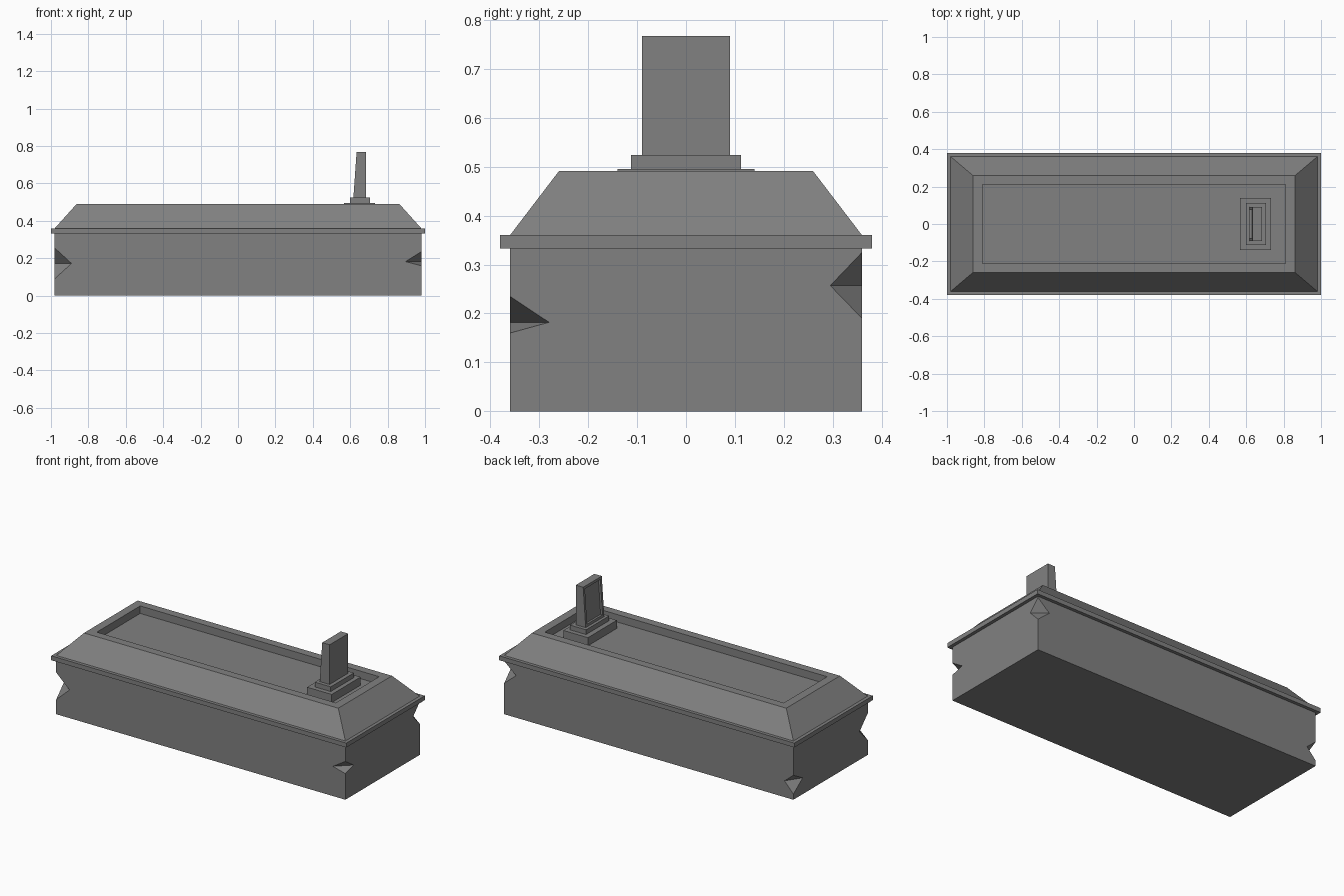
import bpy, bmesh

if "Cube" in bpy.data.objects:
    bpy.data.objects.remove(bpy.data.objects["Cube"])

stone = bpy.data.materials.new("grey stone")
stone.diffuse_color = (0.22, 0.22, 0.22, 1)
stone.use_nodes = True
stone.node_tree.nodes["Principled BSDF"].inputs["Base Color"].default_value = stone.diffuse_color


def finish(name, bm):
    bmesh.ops.recalc_face_normals(bm, faces=bm.faces)
    mesh = bpy.data.meshes.new(name)
    bm.to_mesh(mesh)
    bm.free()
    mesh.materials.append(stone)
    obj = bpy.data.objects.new(name, mesh)
    bpy.context.collection.objects.link(obj)
    return obj


def loft(rings):
    """Closed solid through rectangles given as (x0, x1, half_y, z)."""
    bm = bmesh.new()
    loops = [[bm.verts.new((x, y, z)) for x, y in
              ((x0, -h), (x1, -h), (x1, h), (x0, h))] for x0, x1, h, z in rings]
    for a, b in zip(loops, loops[1:]):
        for i in range(4):
            j = (i + 1) % 4
            bm.faces.new((a[i], a[j], b[j], b[i]))
    bm.faces.new(loops[0][::-1])
    bm.faces.new(loops[-1])
    return bm


# Tomb body: box whose four upright edges each have a wedge chipped out
X, Y, H = 0.98, 0.36, 0.333
# sign x, sign y, chip bottom, ridge height, chip top, reach in x, reach in y
chips = [(-1, -1, 0.09, 0.172, 0.255, 0.09, 0.08),
         (1, -1, 0.16, 0.182, 0.235, 0.085, 0.08),
         (1, 1, 0.19, 0.257, 0.325, 0.08, 0.065),
         (-1, 1, 0.035, 0.10, 0.15, 0.06, 0.09)]
bm = bmesh.new()
corners = []
for sx, sy, lo, mid, hi, rx, ry in chips:
    edge = [bm.verts.new((sx * X, sy * Y, z)) for z in (0, lo, hi, H)]
    on_x = bm.verts.new((sx * (X - rx), sy * Y, mid))
    on_y = bm.verts.new((sx * X, sy * (Y - ry), mid))
    bm.faces.new((edge[1], on_x, on_y))
    bm.faces.new((edge[2], on_y, on_x))
    corners.append((edge, on_x, on_y))
for i in range(4):
    k = 1 if i % 2 == 0 else 2          # front/back faces use the x ridge point
    a, b = corners[i], corners[(i + 1) % 4]
    bm.faces.new((a[0][0], b[0][0], b[0][1], b[k], b[0][2], b[0][3],
                  a[0][3], a[0][2], a[k], a[0][1]))
bm.faces.new([c[0][0] for c in corners][::-1])
bm.faces.new([c[0][3] for c in corners])
finish("tomb_body", bm)

# Overhanging slab
finish("rim_slab", loft([(-1, 1, 0.38, 0.333), (-1, 1, 0.38, 0.36)]))

# Sloped lid with a sunken top panel
finish("sloped_lid", loft([(-0.98, 0.98, 0.36, 0.36), (-0.862, 0.862, 0.26, 0.491),
                           (-0.81, 0.81, 0.21, 0.491), (-0.81, 0.81, 0.21, 0.445)]))

# Two-step plinth standing in the panel
finish("plinth_lower", loft([(0.567, 0.733, 0.14, 0.445), (0.567, 0.733, 0.14, 0.495)]))
finish("plinth_upper", loft([(0.599, 0.707, 0.112, 0.495), (0.599, 0.707, 0.112, 0.524)]))

# Headstone, with a leaning face that holds a recessed panel
bm = loft([(0.617, 0.684, 0.09, 0.524), (0.634, 0.684, 0.09, 0.767)])
bmesh.ops.recalc_face_normals(bm, faces=bm.faces)
face = min(bm.faces, key=lambda f: f.normal.x)
bmesh.ops.inset_individual(bm, faces=[face], thickness=0.022)
bmesh.ops.translate(bm, verts=face.verts, vec=(0, 0, 0))
inner = bmesh.ops.extrude_discrete_faces(bm, faces=[face])["faces"][0]
bmesh.ops.translate(bm, verts=inner.verts, vec=(0.013, 0, 0))
finish("headstone", bm)
